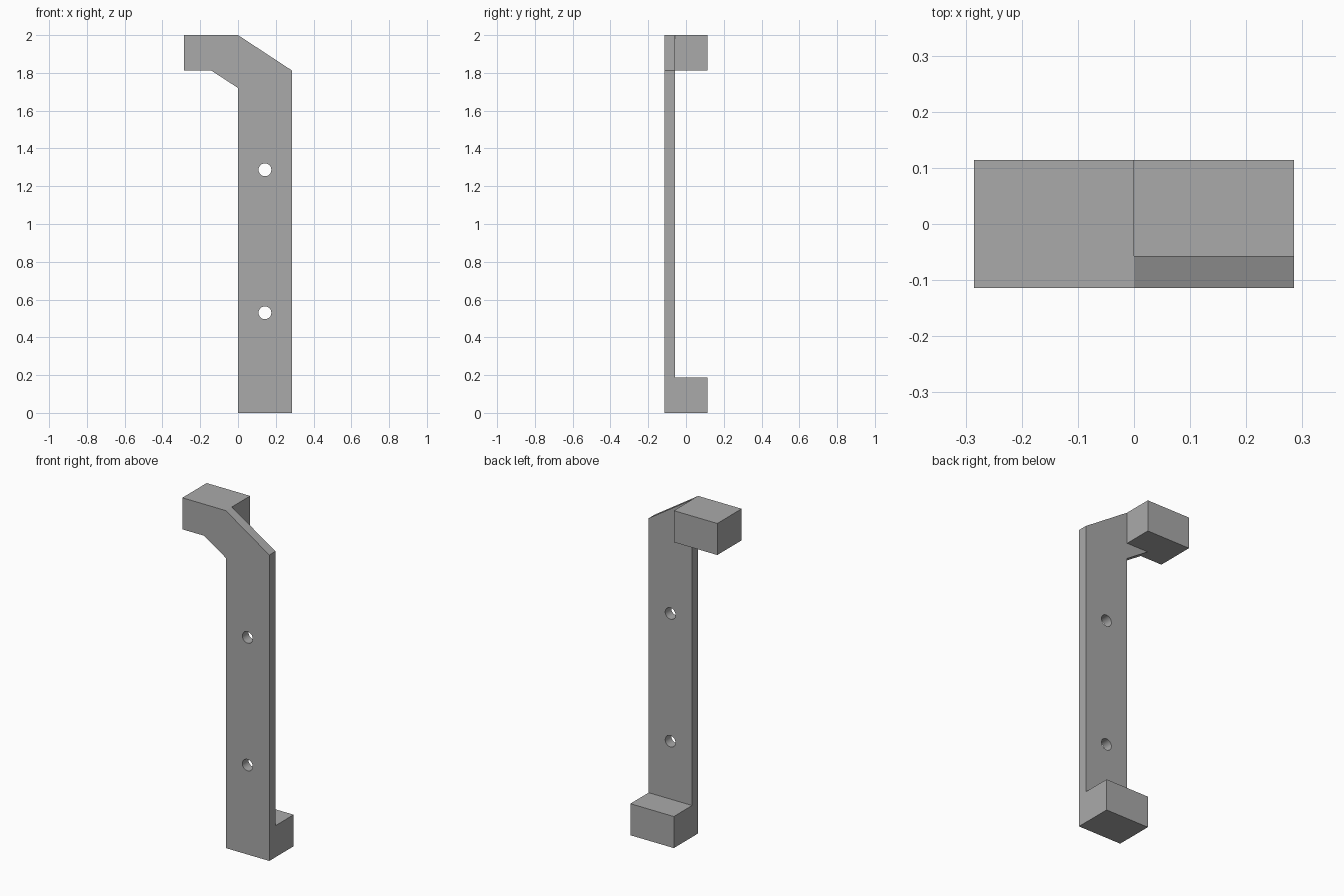
import bpy
import bmesh
import math

if "Cube" in bpy.data.objects:
    bpy.data.objects.remove(bpy.data.objects["Cube"], do_unlink=True)

HALF_W, FRONT, BACK, PLATE_BACK = 0.285, -0.114, 0.114, -0.057
TOP, BLOCK_H, HOLE_R = 2.0, 0.187, 0.034

grey = bpy.data.materials.new("plain grey")
grey.use_nodes = True
colour = (0.40, 0.40, 0.40, 1)
grey.diffuse_color = colour
grey.node_tree.nodes["Principled BSDF"].inputs["Base Color"].default_value = colour


def extrude_profile(name, points, y0, y1):
    """Extrude an x-z outline from y0 to y1."""
    bm = bmesh.new()
    face = bm.faces.new([bm.verts.new((x, y0, z)) for x, z in points])
    result = bmesh.ops.extrude_face_region(bm, geom=[face])
    verts = [g for g in result["geom"] if isinstance(g, bmesh.types.BMVert)]
    bmesh.ops.translate(bm, verts=verts, vec=(0, y1 - y0, 0))
    bmesh.ops.recalc_face_normals(bm, faces=bm.faces)
    mesh = bpy.data.meshes.new(name)
    bm.to_mesh(mesh)
    bm.free()
    mesh.materials.append(grey)
    obj = bpy.data.objects.new(name, mesh)
    bpy.context.collection.objects.link(obj)
    return obj


def rectangle(x0, x1, z0, z1):
    return [(x0, z0), (x1, z0), (x1, z1), (x0, z1)]


def combine(target, other, operation):
    """Apply a boolean and remove the helper."""
    mod = target.modifiers.new(operation, "BOOLEAN")
    mod.operation = operation
    mod.solver = "EXACT"
    mod.object = other
    bpy.context.view_layer.objects.active = target
    bpy.ops.object.modifier_apply(modifier=mod.name)
    bpy.data.objects.remove(other, do_unlink=True)


# Flat plate with a hooked top
under = TOP - BLOCK_H
bracket = extrude_profile("bracket", [
    (0, 0), (HALF_W, 0), (HALF_W, under), (0, TOP),
    (-HALF_W, TOP), (-HALF_W, under), (-HALF_W / 2, under), (0, 1.72),
], FRONT, PLATE_BACK)

# End blocks reaching backwards
for name, outline in (
    ("foot_block", rectangle(0, HALF_W, 0, BLOCK_H)),
    ("top_block", rectangle(-HALF_W, 0, under, TOP)),
):
    combine(bracket, extrude_profile(name, outline, FRONT, BACK), "UNION")

# Screw holes
for z in (0.53, 1.287):
    circle = [(HALF_W / 2 + HOLE_R * math.cos(a), z + HOLE_R * math.sin(a))
              for a in (math.tau * i / 32 for i in range(32))]
    combine(bracket, extrude_profile("hole_cutter", circle, -0.2, 0.05), "DIFFERENCE")

bpy.ops.object.select_all(action="DESELECT")
bracket.select_set(True)
bpy.context.view_layer.objects.active = bracket
bpy.ops.object.shade_smooth_by_angle(angle=math.radians(30))
